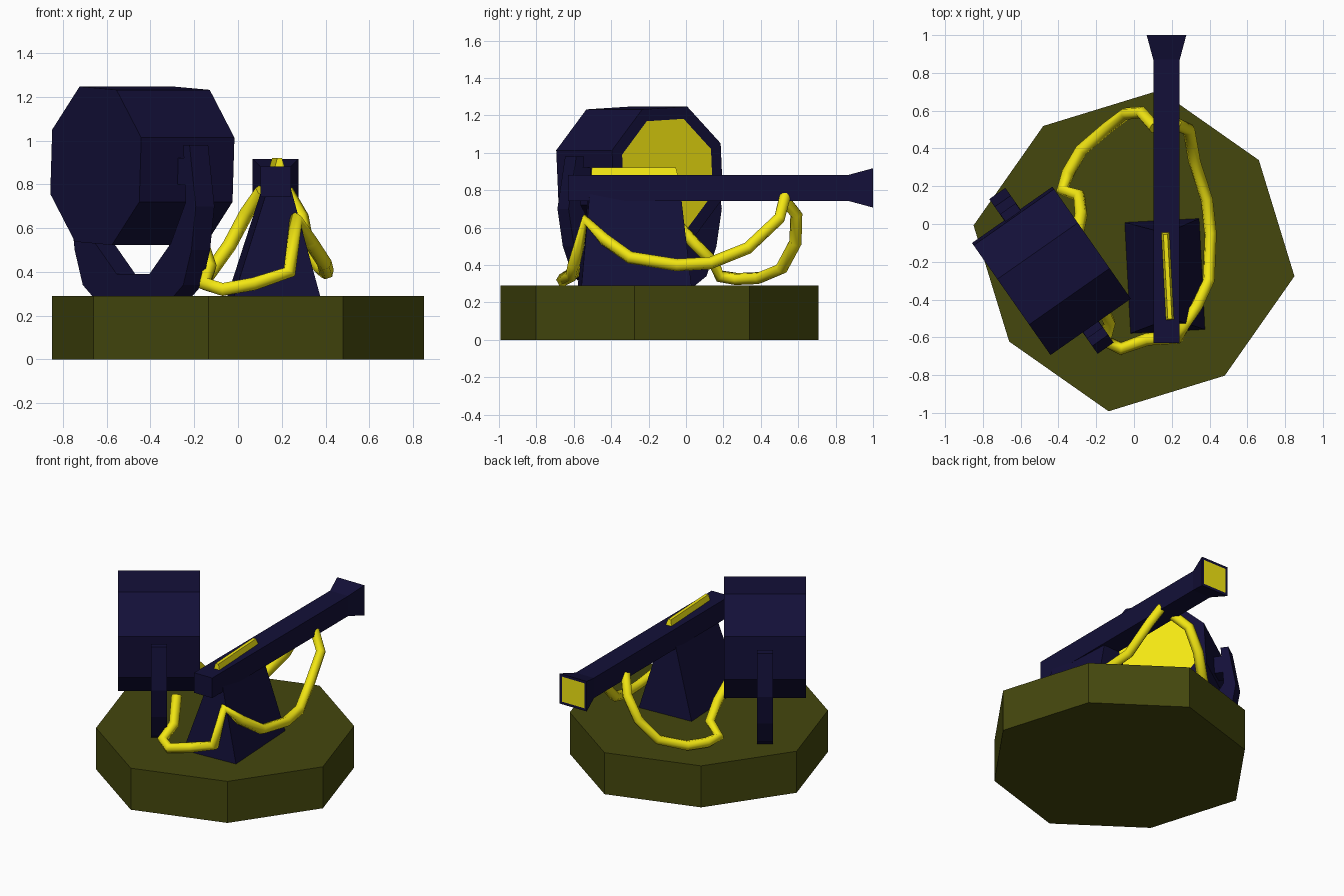
import bpy, bmesh
from math import radians, cos, sin, pi
from mathutils import Vector, Matrix

if "Cube" in bpy.data.objects:
    bpy.data.objects.remove(bpy.data.objects["Cube"])


def material(name, rgb):
    m = bpy.data.materials.new(name)
    m.diffuse_color = (*rgb, 1)
    m.use_nodes = True
    m.node_tree.nodes["Principled BSDF"].inputs["Base Color"].default_value = m.diffuse_color
    return m


NAVY = material("navy", (0.0065, 0.005, 0.04))
OLIVE = material("olive", (0.058, 0.063, 0.004))
YELLOW = material("yellow", (0.9, 0.8, 0.006))


def loft(name, rings, mats, inset_end=0.0, closed=False):
    """Skin matching rings of points; optionally inset the last cap in the second material."""
    bm = bmesh.new()
    loops = [[bm.verts.new(p) for p in ring] for ring in rings]
    n = len(loops[0])
    for a, b in zip(loops, loops[1:]):
        for i in range(n):
            bm.faces.new((a[i], a[(i + 1) % n], b[(i + 1) % n], b[i]))
    bm.faces.new(loops[0][::-1])
    end = bm.faces.new(loops[-1])
    if inset_end:
        bm.normal_update()
        bmesh.ops.inset_region(bm, faces=[end], thickness=inset_end)
        end.material_index = 1
    bmesh.ops.recalc_face_normals(bm, faces=bm.faces[:])
    me = bpy.data.meshes.new(name)
    bm.to_mesh(me)
    bm.free()
    ob = bpy.data.objects.new(name, me)
    bpy.context.collection.objects.link(ob)
    for m in mats:
        me.materials.append(m)
    return ob


def rect(cx, cy, hx, hy, z):
    return [(cx + sx * hx, cy + sy * hy, z) for sx, sy in ((-1, -1), (1, -1), (1, 1), (-1, 1))]


# Eight-sided base plinth
def base_ring(z):
    out = []
    for k in range(8):
        a, r = radians(-9 + 45 * k), (0.817 if k % 2 else 0.86)
        out.append((r * cos(a), -0.142 + r * sin(a), z))
    return out


loft("base", [base_ring(0), base_ring(0.29)], [OLIVE])

# Gun pedestal wedge with a glowing ridge poking through the barrel
turn = Matrix.Translation((0.163, -0.275, 0)) @ Matrix.Rotation(radians(3), 4, 'Z')
wedge = loft("pedestal", [rect(0, 0, 0.20, 0.295, 0.28),
                          rect(0.015, 0, 0.027, 0.235, 0.87)], [NAVY])
ridge = loft("sight_ridge", [rect(0.015, 0, 0.027, 0.235, 0.86),
                             rect(0.015, -0.005, 0.011, 0.225, 0.92)], [YELLOW])
for ob in (wedge, ridge):
    ob.matrix_world = turn


# Square barrel with flared muzzle
def square(y, h):
    return [(0.172 + sx * h, y, 0.812 + sz * h) for sx, sz in ((-1, -1), (1, -1), (1, 1), (-1, 1))]


loft("barrel", [square(-0.63, 0.07), square(0.87, 0.07), square(1.0, 0.105)],
     [NAVY, YELLOW], inset_end=0.025)

# Lamp frame: local x = lens direction, local y = across
lamp = Matrix.Translation((-0.437, -0.248, 0)) @ Matrix.Rotation(radians(35), 4, 'Z')


def drum_ring(x):
    r = 0.355 / cos(pi / 8)
    return [(x, r * cos(a), 0.885 + r * sin(a))
            for a in (radians(22.5 + 45 * k + 3) for k in range(8))]


drum = loft("lamp_drum", [drum_ring(-0.26), drum_ring(0.26)], [NAVY, YELLOW], inset_end=0.07)
drum.matrix_world = lamp

# Yoke cradle, one half profile mirrored across
half = [(0.45, 0.98), (0.50, 0.70), (0.465, 0.50), (0.40, 0.34), (0.31, 0.28)]
inner = [(0.13, 0.39), (0.30, 0.53), (0.42, 0.72), (0.40, 0.98)]
outline = half + [(-s, z) for s, z in half[::-1]] + [(-s, z) for s, z in inner[::-1]] + inner
yoke = loft("yoke", [[(x, s, z) for s, z in outline] for x in (-0.052, 0.052)], [NAVY])
yoke.matrix_world = lamp

# Pivot pins between drum and yoke
for side in (-1, 1):
    pin = loft("pivot_pin", [[(px, side * s, pz) for px, pz in
                              ((-0.05, 0.80), (0.05, 0.80), (0.05, 0.92), (-0.05, 0.92))]
                             for s in (0.32, 0.45)], [NAVY])
    pin.matrix_world = lamp


# Hanging cables
def cable(name, pts, r=0.034):
    cu = bpy.data.curves.new(name, 'CURVE')
    cu.dimensions = '3D'
    cu.bevel_depth = r
    cu.bevel_resolution = 1
    cu.use_fill_caps = True
    sp = cu.splines.new('POLY')
    sp.points.add(len(pts) - 1)
    for p, co in zip(sp.points, pts):
        p.co = (*co, 1)
    cu.materials.append(YELLOW)
    bpy.context.collection.objects.link(bpy.data.objects.new(name, cu))


cable("rear_cable", [(-0.30, -0.05, 0.62), (-0.28, 0.05, 0.51), (-0.29, 0.15, 0.41),
                     (-0.38, 0.18, 0.34), (-0.35, 0.27, 0.325), (-0.28, 0.39, 0.33),
                     (-0.14, 0.51, 0.38), (-0.04, 0.585, 0.52), (0.04, 0.59, 0.67),
                     (0.11, 0.51, 0.77)])
cable("side_cable", [(0.22, 0.53, 0.77), (0.29, 0.50, 0.65), (0.32, 0.33, 0.49),
                     (0.385, 0.13, 0.41), (0.405, -0.05, 0.40), (0.395, -0.30, 0.44),
                     (0.33, -0.44, 0.54), (0.265, -0.535, 0.64), (0.235, -0.60, 0.40),
                     (0.07, -0.61, 0.345), (-0.07, -0.66, 0.32), (-0.15, -0.62, 0.345),
                     (-0.13, -0.52, 0.42), (-0.18, -0.42, 0.57)])
